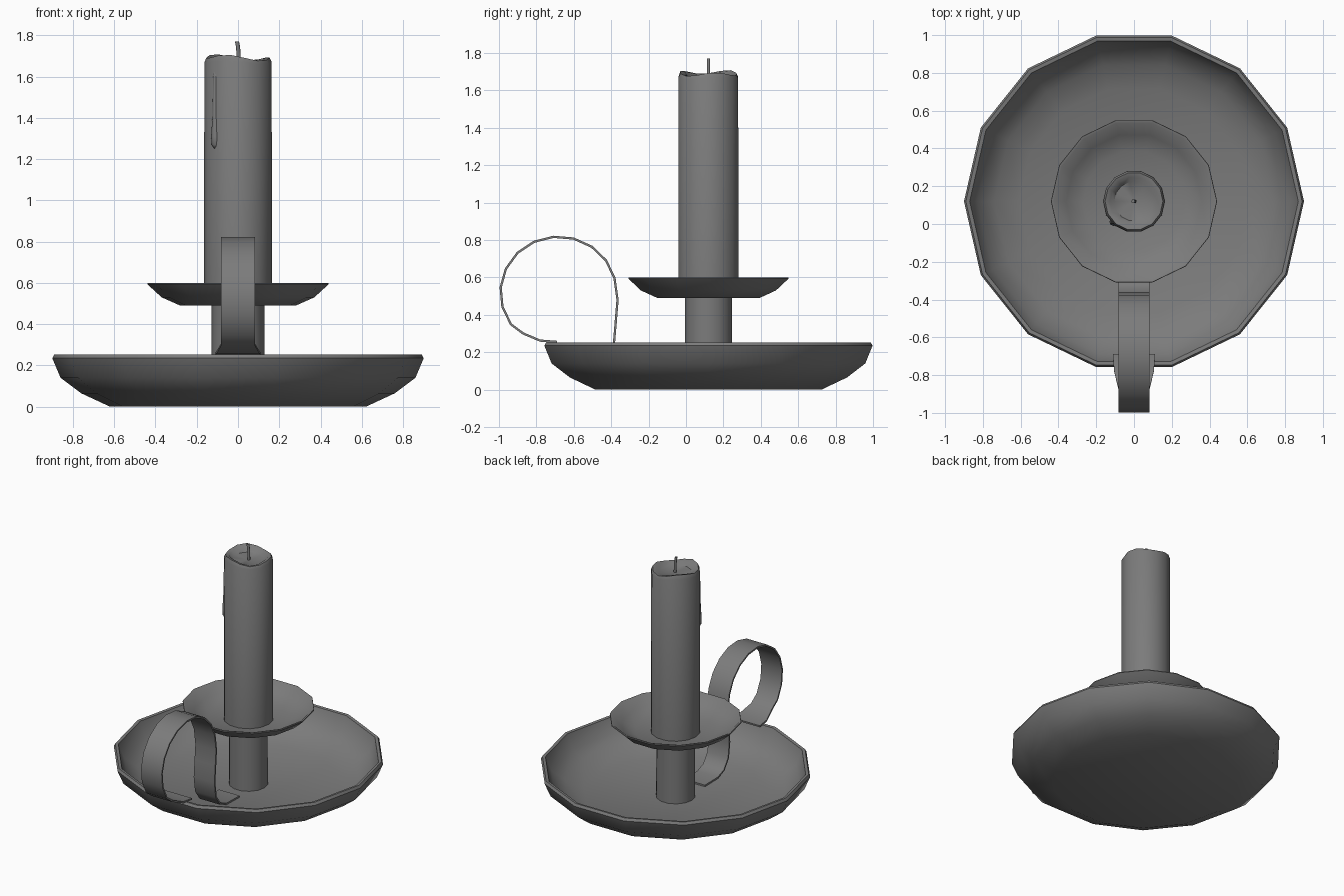
import bpy, bmesh, math
from mathutils import Vector

if "Cube" in bpy.data.objects:
    bpy.data.objects.remove(bpy.data.objects["Cube"], do_unlink=True)

AXIS_Y = 0.12   # shared centre line of dish, stem and candle
SIDES = 14

metal = bpy.data.materials.new("dark_grey")
metal.use_nodes = True
GREY = (0.2, 0.2, 0.2, 1)
metal.diffuse_color = GREY
metal.node_tree.nodes["Principled BSDF"].inputs["Base Color"].default_value = GREY


def finish(name, bm, angle=40):
    bmesh.ops.remove_doubles(bm, verts=bm.verts, dist=0.0005)
    bmesh.ops.recalc_face_normals(bm, faces=bm.faces)
    mesh = bpy.data.meshes.new(name)
    bm.to_mesh(mesh)
    bm.free()
    mesh.materials.append(metal)
    obj = bpy.data.objects.new(name, mesh)
    bpy.context.collection.objects.link(obj)
    bpy.ops.object.select_all(action="DESELECT")
    obj.select_set(True)
    bpy.context.view_layer.objects.active = obj
    bpy.ops.object.shade_smooth_by_angle(angle=math.radians(angle))
    return obj


def lathe(name, profile, sides=SIDES, centre=(0, AXIS_Y), wobble=None, angle=40):
    """Turn a radius/height profile round a vertical axis."""
    bm = bmesh.new()
    rings = []
    for i, (r, z) in enumerate(profile):
        ring = []
        for k in range(sides):
            a = math.tau * k / sides
            dz = wobble(i, a) if wobble else 0
            ring.append(bm.verts.new((centre[0] + r * math.cos(a),
                                      centre[1] + r * math.sin(a), z + dz)))
        rings.append(ring)
    for low, high in zip(rings, rings[1:]):
        for k in range(sides):
            n = (k + 1) % sides
            bm.faces.new((low[k], low[n], high[n], high[k]))
    return finish(name, bm, angle)


# Wide base dish with a thin shell and rolled rim
lathe("base_dish", [(0, 0), (0.62, 0), (0.76, 0.065), (0.86, 0.14), (0.9, 0.235),
                    (0.89, 0.253), (0.87, 0.25), (0.83, 0.15), (0.74, 0.09),
                    (0.61, 0.035), (0, 0.03)])

# Stem and drip plate
lathe("stem", [(0, 0.02), (0.13, 0.02), (0.128, 0.5), (0, 0.5)])
lathe("drip_plate", [(0, 0.49), (0.28, 0.49), (0.37, 0.53), (0.44, 0.594),
                     (0.438, 0.6), (0.425, 0.598), (0.36, 0.545), (0.27, 0.505),
                     (0, 0.5)])


# Candle with an uneven melted rim round a shallow pool
def melted(i, a):
    wave = 0.011 * math.sin(3 * a + 0.9) - 0.008 * math.cos(a)
    return wave * {2: 0.6, 3: 1, 4: 0.9}.get(i, 0)


lathe("candle", [(0, 0.49), (0.165, 0.49), (0.163, 1.67), (0.153, 1.692),
                 (0.128, 1.686), (0.105, 1.664), (0, 1.658)], wobble=melted)

# Wax run on the side of the candle
a = math.radians(225)
lathe("wax_drip", [(0, 1.24), (0.02, 1.27), (0.022, 1.31), (0.016, 1.4),
                   (0.012, 1.6), (0, 1.66)], sides=8,
      centre=(0.153 * math.cos(a), AXIS_Y + 0.153 * math.sin(a)), angle=60)

# Slightly bent wick
bm = bmesh.new()
rings = []
for x, z in [(0.004, 1.65), (0.003, 1.71), (0, 1.745), (-0.005, 1.77)]:
    rings.append([bm.verts.new((x + 0.01 * math.cos(math.tau * k / 6),
                                AXIS_Y + 0.01 * math.sin(math.tau * k / 6), z))
                  for k in range(6)])
for low, high in zip(rings, rings[1:]):
    for k in range(6):
        bm.faces.new((low[k], low[k - 1], high[k - 1], high[k]))
bm.faces.new(rings[0])
bm.faces.new(rings[-1])
finish("wick", bm, 65)

# Strap handle: rim foot, round loop, straight drop, foot on the dish floor
path = [(-0.69, 0.255), (-0.78, 0.262), (-0.87, 0.3)]
for deg in range(215, -1, -20):
    t = math.radians(deg)
    path.append((-0.682 + 0.31 * math.cos(t), 0.52 + 0.298 * math.sin(t)))
path += [(-0.366, 0.48), (-0.375, 0.37), (-0.385, 0.25), (-0.37, 0.14),
         (-0.32, 0.07), (-0.25, 0.043), (-0.1, 0.04)]
bm = bmesh.new()
sections = []
for i, (y, z) in enumerate(path):
    before = Vector(path[max(i - 1, 0)])
    after = Vector(path[min(i + 1, len(path) - 1)])
    d = (after - before).normalized()
    ny, nz = -d.y * 0.006, d.x * 0.006
    w = {0: 0.112, 1: 0.105}.get(i, 0.083)
    sections.append([bm.verts.new((sx * w, y + s * ny, z + s * nz))
                     for sx, s in ((-1, -1), (1, -1), (1, 1), (-1, 1))])
for p, q in zip(sections, sections[1:]):
    for k in range(4):
        bm.faces.new((p[k], p[k - 1], q[k - 1], q[k]))
bm.faces.new(sections[0])
bm.faces.new(sections[-1])
finish("strap_handle", bm)
